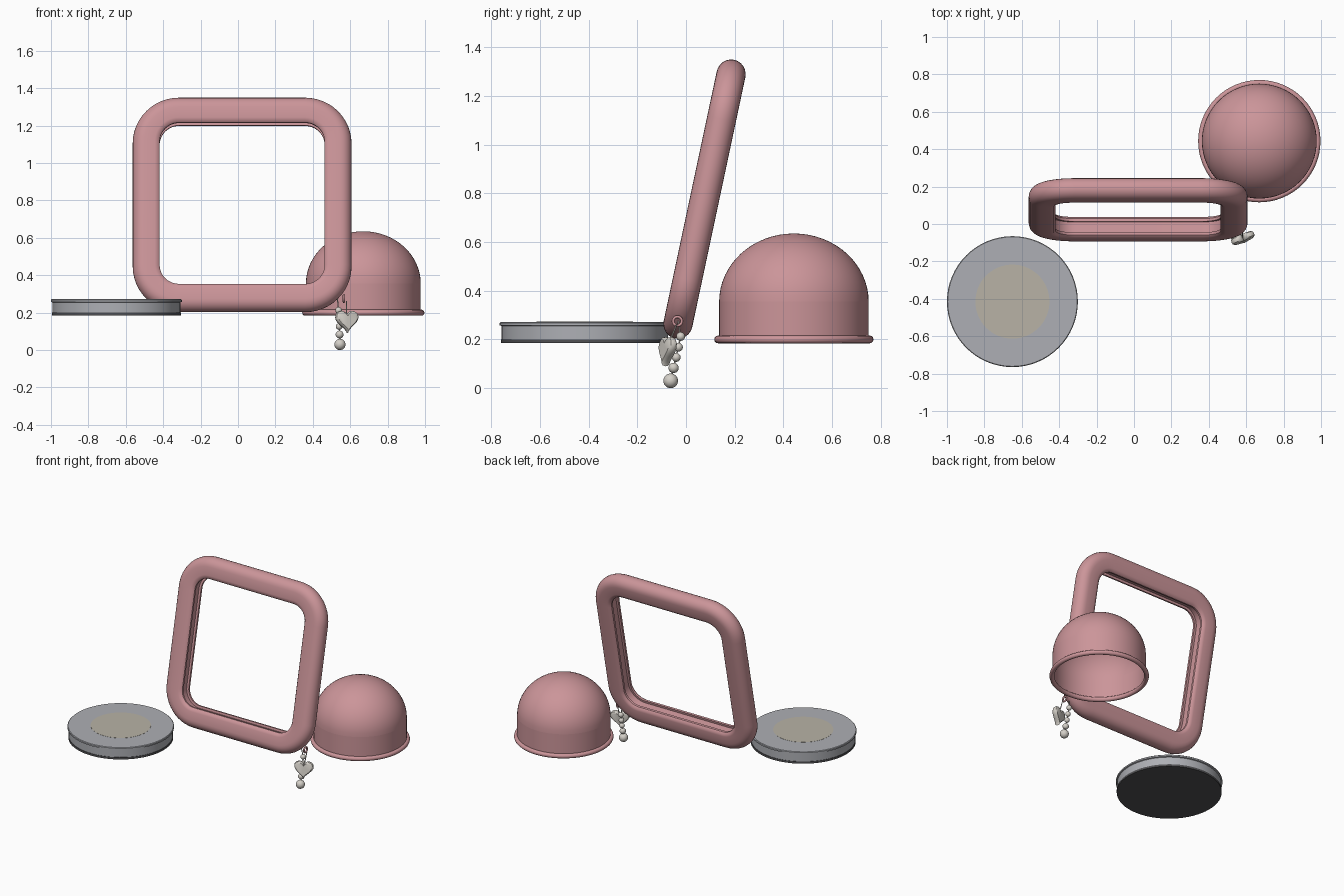
import bpy, bmesh, math
from math import sin, cos, pi, radians
from mathutils import Matrix, Vector

if "Cube" in bpy.data.objects:
    bpy.data.objects.remove(bpy.data.objects["Cube"])


def material(name, rgb):
    m = bpy.data.materials.new(name)
    m.diffuse_color = (*rgb, 1)
    m.use_nodes = True
    m.node_tree.nodes["Principled BSDF"].inputs["Base Color"].default_value = m.diffuse_color
    return m


PINK = material("pink", (0.60, 0.30, 0.32))
STEEL = material("steel", (0.42, 0.43, 0.46))
BEIGE = material("beige", (0.48, 0.45, 0.38))
DARK = material("dark", (0.08, 0.08, 0.085))
PEARL = material("pearl", (0.66, 0.63, 0.58))


def finish(bm, name, mat, angle=35):
    bmesh.ops.recalc_face_normals(bm, faces=bm.faces)
    me = bpy.data.meshes.new(name)
    bm.to_mesh(me)
    bm.free()
    ob = bpy.data.objects.new(name, me)
    bpy.context.collection.objects.link(ob)
    me.materials.append(mat)
    bpy.ops.object.select_all(action='DESELECT')
    ob.select_set(True)
    bpy.context.view_layer.objects.active = ob
    bpy.ops.object.shade_smooth_by_angle(angle=radians(angle))
    return ob


def lathe(name, profile, loc, mat, n=64, rot=None):
    # Revolves (radius, height) points about z; radius 0 becomes a pole
    bm = bmesh.new()
    rings = []
    for r, z in profile:
        k = n if r > 1e-6 else 1
        rings.append([bm.verts.new((r * cos(2 * pi * i / n), r * sin(2 * pi * i / n), z))
                      for i in range(k)])
    for a, b in zip(rings, rings[1:]):
        for i in range(n):
            j = (i + 1) % n
            vs = [a[i % len(a)], a[j % len(a)], b[j % len(b)], b[i % len(b)]]
            bm.faces.new(list(dict.fromkeys(vs)))
    bmesh.ops.remove_doubles(bm, verts=bm.verts, dist=1e-6)
    ob = finish(bm, name, mat)
    ob.location = loc
    if rot:
        ob.rotation_euler = rot
    return ob


def torus(name, R, r, loc, mat, n=64, rot=None):
    return lathe(name, [(R + r * cos(2 * pi * i / 12), r * sin(2 * pi * i / 12))
                        for i in range(13)], loc, mat, n, rot)


def rod(name, p, q, r, mat):
    p, q = Vector(p), Vector(q)
    bm = bmesh.new()
    rot = (q - p).to_track_quat('Z', 'Y').to_matrix().to_4x4()
    bmesh.ops.create_cone(bm, cap_ends=True, segments=10, radius1=r, radius2=r,
                          depth=(q - p).length,
                          matrix=Matrix.Translation((p + q) / 2) @ rot)
    return finish(bm, name, mat)


# Leaning rounded-square frame with a groove around its inner wall
half, rad = 0.512, 0.175
path = []
for k, (sx, sz) in enumerate([(1, 1), (-1, 1), (-1, -1), (1, -1)]):
    for i in range(13):
        a = pi / 2 * (k + i / 12)
        path.append((sx * (half - rad), sz * (half - rad), a))
section = [(0.012 + 0.061 * cos(t), 0.06 * sin(t))
           for t in [-pi / 2 + pi * i / 12 for i in range(13)]]
section += [(-0.045, 0.06), (-0.061, 0.056), (-0.071, 0.045), (-0.071, 0.03), (-0.055, 0.03),
            (-0.055, -0.03), (-0.071, -0.03), (-0.071, -0.045), (-0.061, -0.056), (-0.045, -0.06)]
bm = bmesh.new()
rings = [[bm.verts.new((cx + (rad + u) * cos(a), v, cz + (rad + u) * sin(a)))
          for u, v in section] for cx, cz, a in path]
for s, ring in enumerate(rings):
    nxt = rings[(s + 1) % len(rings)]
    for i in range(len(ring)):
        j = (i + 1) % len(ring)
        bm.faces.new((ring[i], ring[j], nxt[j], nxt[i]))
frame = finish(bm, "mirror_frame", PINK)
frame.location = (0.022, 0.076, 0.776)
frame.rotation_euler = (radians(-12), 0, 0)

# Round tin: dark base plate, steel body with lip, beige inlay
tin = (-0.65, -0.415, 0)
lathe("tin_base", [(0, 0.185), (0.345, 0.185), (0.345, 0.2), (0, 0.2)], tin, DARK)
lathe("tin_body", [(0, 0.195), (0.342, 0.195), (0.342, 0.255), (0.35, 0.258), (0.35, 0.268),
                   (0.346, 0.272), (0, 0.272)], tin, STEEL)
lathe("tin_inlay", [(0, 0.270), (0.198, 0.270), (0.198, 0.273), (0, 0.273)], tin, BEIGE)

# Hollow domed cap: wall, dome and rolled rim
cap = (0.67, 0.443, 0)
lathe("cap_wall", [(0.307, 0.19), (0.307, 0.355)], cap, PINK)
lathe("cap_dome", [(0.307 * cos(pi / 2 * i / 16), 0.355 + 0.28 * sin(pi / 2 * i / 16))
                   for i in range(17)], cap, PINK)
torus("cap_rim", 0.311, 0.016, (cap[0], cap[1], 0.2), PINK)

# Eyelet on the lower right corner of the frame
torus("charm_eyelet", 0.018, 0.006, (0.566, -0.035, 0.275), PINK, 24, (0, pi / 2, 0))

# Hanging bead string
beads = [(0.538, -0.022, 0.212, 0.018), (0.540, -0.031, 0.168, 0.018),
         (0.541, -0.040, 0.126, 0.018), (0.543, -0.051, 0.083, 0.021),
         (0.545, -0.063, 0.030, 0.030)]
for i, (x, y, z, r) in enumerate(beads):
    bm = bmesh.new()
    bmesh.ops.create_uvsphere(bm, u_segments=24, v_segments=14, radius=r,
                              matrix=Matrix.Translation((x, y, z)))
    finish(bm, f"bead_{i + 1}", PEARL)
rod("bead_cord_top", (0.53, -0.035, 0.29), beads[0][:3], 0.003, PEARL)
rod("bead_cord", beads[0][:3], beads[-1][:3], 0.003, PEARL)

# Heart pendant and its cord
bm = bmesh.new()
outline = []
for i in range(40):
    t = 2 * pi * i / 40
    x = 16 * sin(t) ** 3
    z = 13 * cos(t) - 5 * cos(2 * t) - 2 * cos(3 * t) - cos(4 * t) + 2.5
    outline.append((x * 0.0041, z * 0.0042))
layers = []
for y, s in [(-0.018, 0.82), (-0.012, 0.95), (0, 1), (0.012, 0.95), (0.018, 0.82)]:
    layers.append([bm.verts.new((x * s, y, z * s)) for x, z in outline])
for a, b in zip(layers, layers[1:]):
    for i in range(40):
        j = (i + 1) % 40
        bm.faces.new((a[i], a[j], b[j], b[i]))
bm.faces.new(layers[0])
bm.faces.new(layers[-1])
heart = finish(bm, "heart_pendant", PEARL)
heart.location = (0.583, -0.078, 0.15)
heart.rotation_euler = (radians(-8), 0, radians(22))
rod("heart_cord", (0.581, -0.074, 0.175), (0.579, -0.038, 0.262), 0.003, PEARL)
